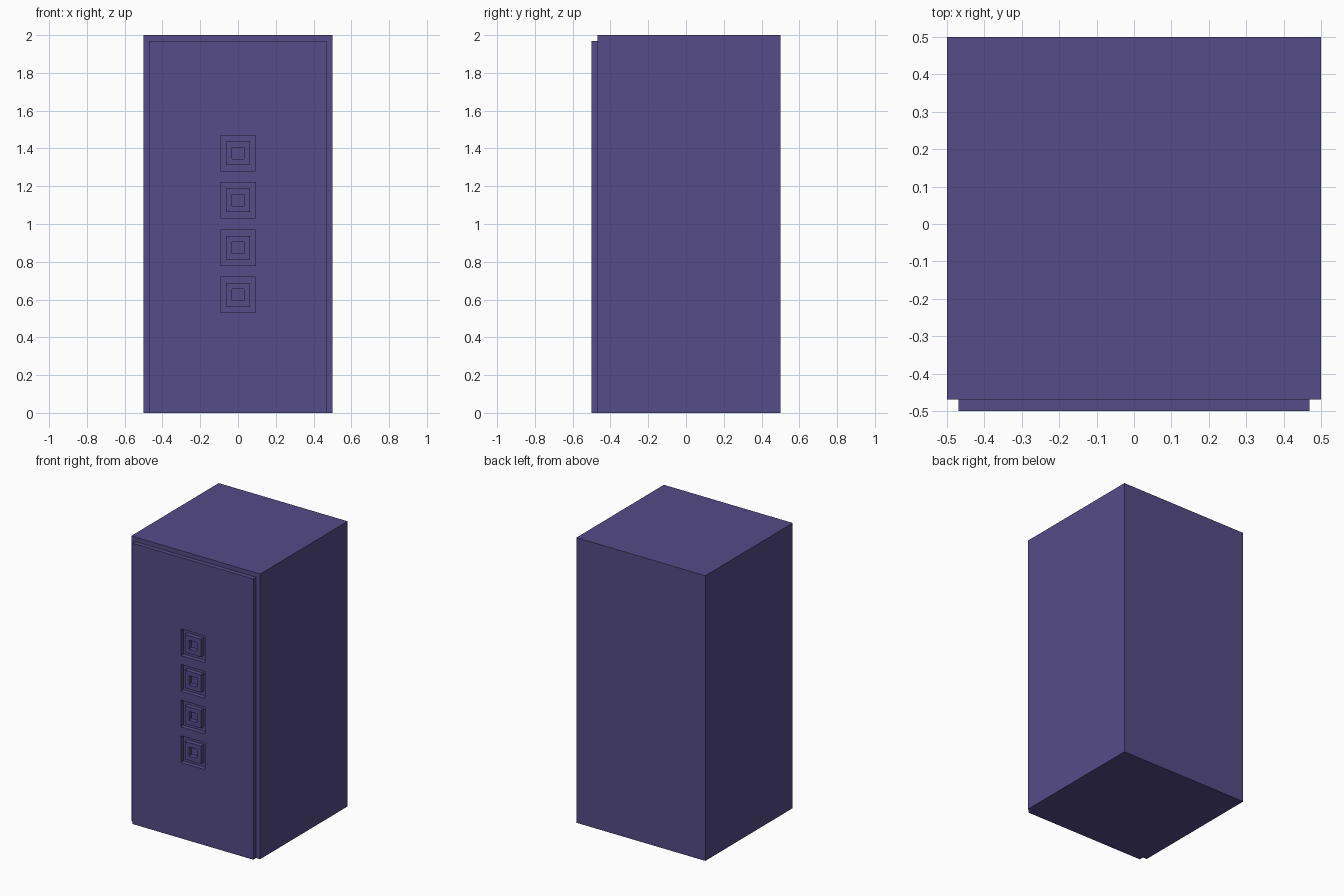
import bpy, bmesh

if "Cube" in bpy.data.objects:
    bpy.data.objects.remove(bpy.data.objects["Cube"])

U = 1 / 32                                  # modelling unit
BADGES = [20, 28, 36, 44]                   # badge centre heights, in units

mat = bpy.data.materials.new("dusk_purple")
mat.diffuse_color = (0.091, 0.072, 0.246, 1)
mat.use_nodes = True
mat.node_tree.nodes["Principled BSDF"].inputs["Base Color"].default_value = mat.diffuse_color

# grid lines of the front: body edge, panel edge and the badge outlines
xs = [-16, -15, -3, -2, -1, 1, 2, 3, 15, 16]
zs = [0] + [c + d for c in BADGES for d in (-3, -2, -1, 1, 2, 3)] + [63, 64]


def is_raised(x, z):
    """True where the front panel stands proud of the body."""
    if abs(x) > 15 or z > 63:
        return False
    ring = min(max(abs(x), abs(z - c)) for c in BADGES)
    return ring > 3 or 1 < ring < 2         # groove and centre are sunk


bm = bmesh.new()

# front sheet
grid = [[bm.verts.new((x * U, -15 * U, z * U)) for z in zs] for x in xs]
raised = []
for i in range(len(xs) - 1):
    for j in range(len(zs) - 1):
        f = bm.faces.new((grid[i][j], grid[i + 1][j], grid[i + 1][j + 1], grid[i][j + 1]))
        if is_raised((xs[i] + xs[i + 1]) / 2, (zs[j] + zs[j + 1]) / 2):
            raised.append(f)

# raised panel with nested square badges: front cells lifted, walls on their borders
lifted = {}


def lift(v):
    if v not in lifted:
        lifted[v] = bm.verts.new((v.co.x, -16 * U, v.co.z))
    return lifted[v]


raised_set = set(raised)
for f in raised:
    for loop in f.loops:
        e = loop.edge
        if not any(o in raised_set and o is not f for o in e.link_faces):
            a, b = loop.vert, loop.link_loop_next.vert
            bm.faces.new((a, b, lift(b), lift(a)))
    bm.faces.new([lift(v) for v in f.verts])
bmesh.ops.delete(bm, geom=raised, context='FACES')

# body: sides, top, bottom and back
h, t = 16 * U, 64 * U
c = [bm.verts.new((x, y, z)) for x in (-h, h) for y in (-15 * U, h) for z in (0, t)]
for ids in ((0, 1, 3, 2), (4, 6, 7, 5), (0, 2, 6, 4), (1, 5, 7, 3), (2, 3, 7, 6)):
    bm.faces.new([c[k] for k in ids])

# underside of the panel
p = [bm.verts.new((x * U, y * U, 0)) for x, y in ((-15, -16), (-15, -15), (15, -15), (15, -16))]
floor = [f for f in bm.faces if all(v.co.z < 1e-6 for v in f.verts) and f.calc_center_median().y < -15 * U]
bmesh.ops.delete(bm, geom=floor, context='FACES')
bm.faces.new(p)

bmesh.ops.remove_doubles(bm, verts=bm.verts[:], dist=1e-5)
bmesh.ops.recalc_face_normals(bm, faces=bm.faces[:])

mesh = bpy.data.meshes.new("cabinet")
bm.to_mesh(mesh)
bm.free()
mesh.materials.append(mat)
cabinet = bpy.data.objects.new("cabinet", mesh)
bpy.context.collection.objects.link(cabinet)
